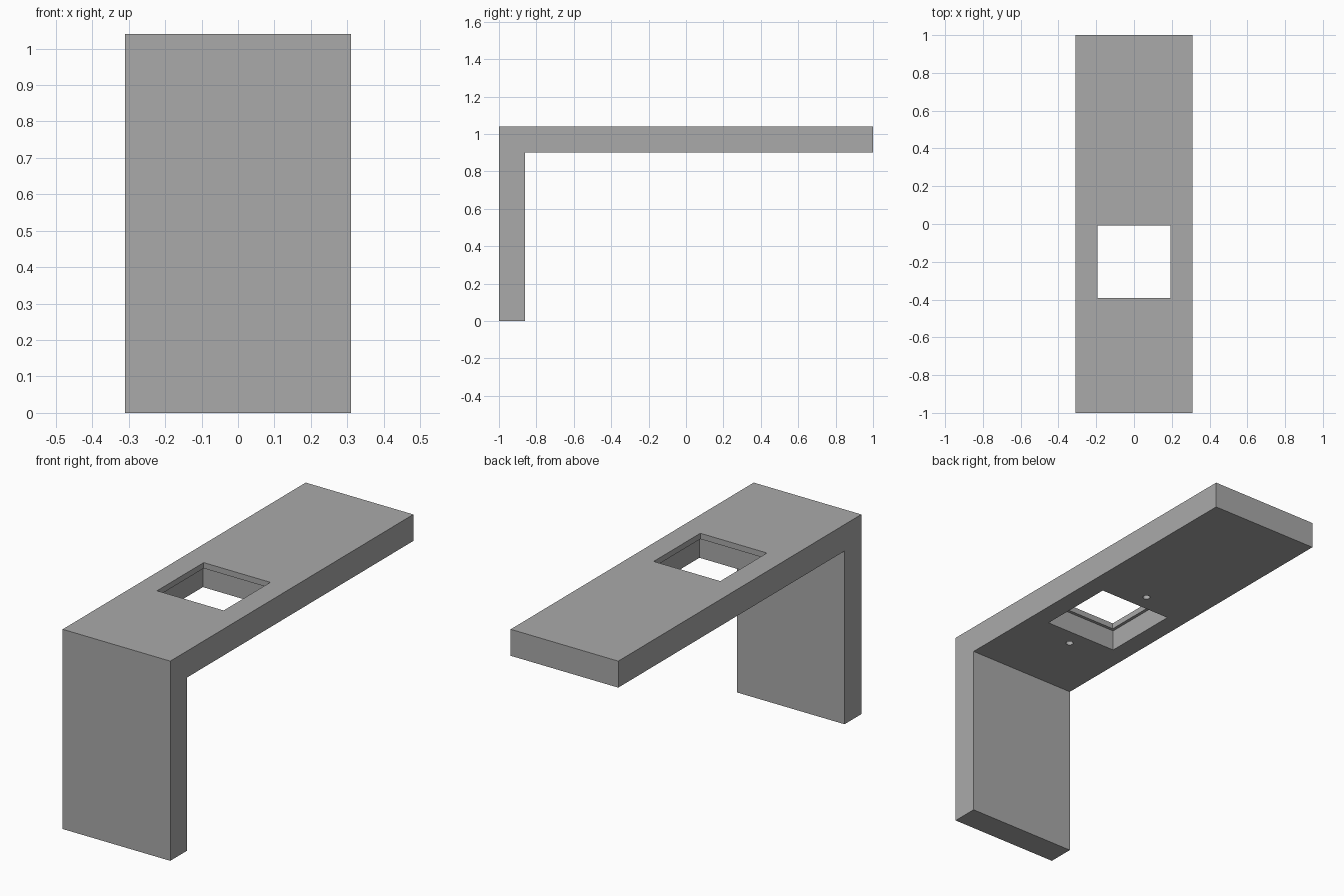
import bpy
import bmesh

old = bpy.data.objects.get("Cube")
if old:
    bpy.data.objects.remove(old, do_unlink=True)

HALF_W = 0.31      # half width along x
TOP = 1.04         # overall height
THICK = 0.138      # slab and leg thickness
HOLE_Y = -0.2      # centre of the opening
UNDER = TOP - THICK


def material(name, colour):
    mat = bpy.data.materials.new(name)
    mat.use_nodes = True
    mat.diffuse_color = colour
    bsdf = next(n for n in mat.node_tree.nodes if n.type == 'BSDF_PRINCIPLED')
    bsdf.inputs["Base Color"].default_value = colour
    return mat


def link_mesh(name, bm):
    bmesh.ops.recalc_face_normals(bm, faces=bm.faces)
    mesh = bpy.data.meshes.new(name)
    bm.to_mesh(mesh)
    bm.free()
    obj = bpy.data.objects.new(name, mesh)
    bpy.context.collection.objects.link(obj)
    return obj


def box_cutter(name, half, z0, z1):
    bm = bmesh.new()
    bmesh.ops.create_cube(bm, size=1)
    bmesh.ops.scale(bm, verts=bm.verts, vec=(2 * half, 2 * half, z1 - z0))
    bmesh.ops.translate(bm, verts=bm.verts, vec=(0, HOLE_Y, (z0 + z1) / 2))
    return link_mesh(name, bm)


def round_cutter(name, y, radius, z0, z1):
    bm = bmesh.new()
    bmesh.ops.create_cone(bm, cap_ends=True, segments=24, radius1=radius,
                          radius2=radius, depth=z1 - z0)
    bmesh.ops.translate(bm, verts=bm.verts, vec=(0, y, (z0 + z1) / 2))
    return link_mesh(name, bm)


# L-shaped bracket: side profile extruded across the width
profile = [(-1, 0), (THICK - 1, 0), (THICK - 1, UNDER), (1, UNDER), (1, TOP), (-1, TOP)]
bm = bmesh.new()
face = bm.faces.new([bm.verts.new((-HALF_W, y, z)) for y, z in profile])
side = bmesh.ops.extrude_face_region(bm, geom=[face])
bmesh.ops.translate(bm, vec=(2 * HALF_W, 0, 0),
                    verts=[v for v in side["geom"] if isinstance(v, bmesh.types.BMVert)])
bracket = link_mesh("angle_bracket", bm)
bracket.data.materials.append(material("plain grey", (0.4, 0.4, 0.4, 1)))

# Square opening, wider recess beneath its lip, and two blind screw holes
cutters = [
    box_cutter("opening_cutter", 0.192, UNDER - 0.1, TOP + 0.1),
    box_cutter("recess_cutter", 0.208, UNDER - 0.05, TOP - 0.03),
]
for label, direction in (("front", -1), ("back", 1)):
    cutters.append(round_cutter(label + "_screw_hole_cutter", HOLE_Y + direction * 0.295,
                                0.018, UNDER - 0.05, UNDER + 0.07))

for cutter in cutters:
    cutter.hide_render = True
    cutter.hide_set(True)
    mod = bracket.modifiers.new(cutter.name, 'BOOLEAN')
    mod.operation = 'DIFFERENCE'
    mod.solver = 'EXACT'
    mod.object = cutter
